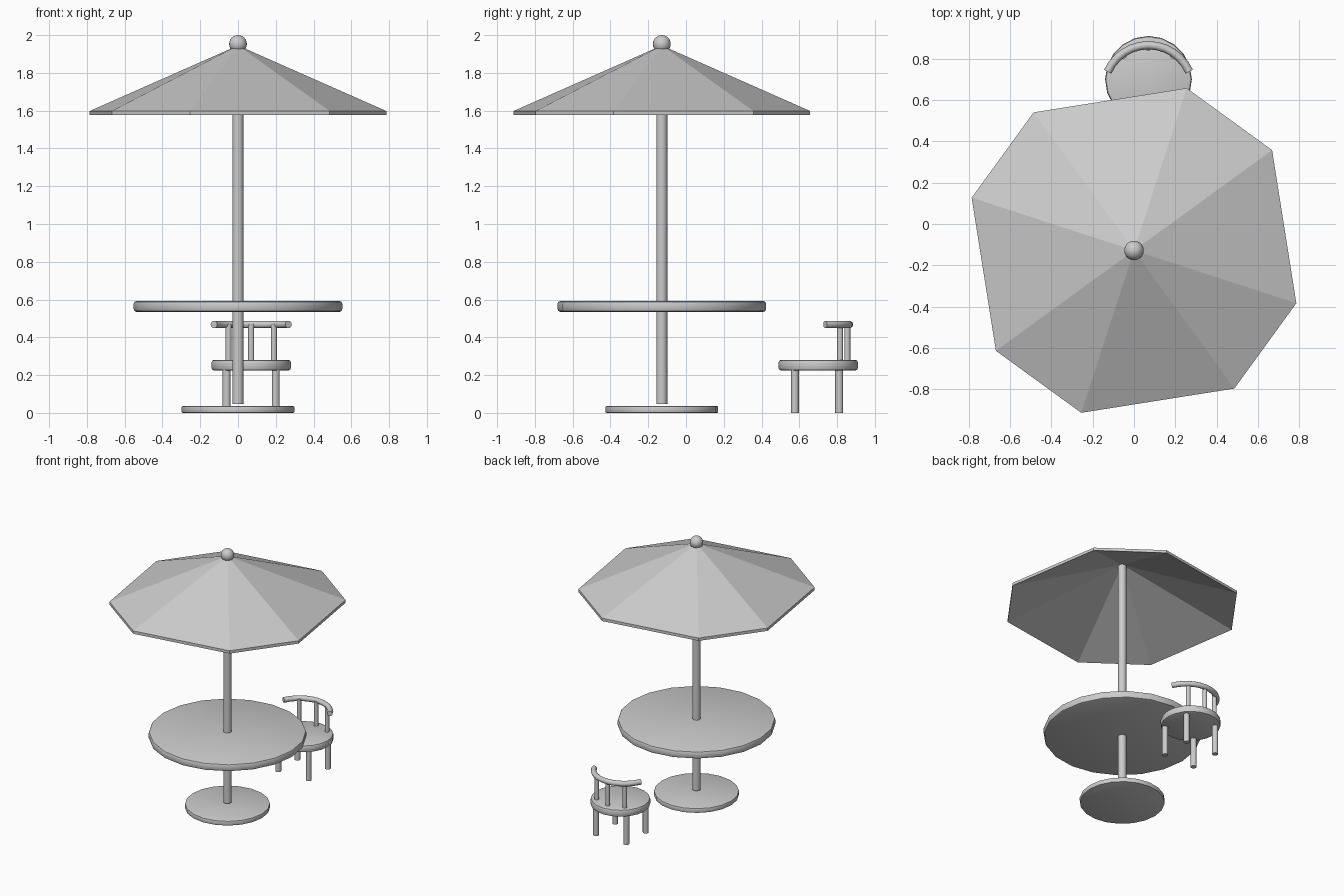
import bpy, bmesh
from math import sin, cos, radians

cube = bpy.data.objects.get("Cube")
if cube:
    bpy.data.objects.remove(cube, do_unlink=True)

grey = bpy.data.materials.new("plain_grey")
grey.use_nodes = True
grey.diffuse_color = (0.6, 0.6, 0.6, 1)
grey.node_tree.nodes["Principled BSDF"].inputs["Base Color"].default_value = (0.6, 0.6, 0.6, 1)

TABLE_Y = -0.128
CHAIR_X, CHAIR_Y = 0.07, 0.70


def finish(obj, name, smooth=True):
    obj.name = name
    obj.data.materials.clear()
    obj.data.materials.append(grey)
    bpy.ops.object.select_all(action='DESELECT')
    obj.select_set(True)
    bpy.context.view_layer.objects.active = obj
    if smooth:
        bpy.ops.object.shade_smooth_by_angle(angle=radians(40))
    return obj


def cylinder(name, x, y, z0, z1, radius, sides=20, bevel=0):
    bpy.ops.mesh.primitive_cylinder_add(vertices=sides, radius=radius, depth=z1 - z0,
                                        location=(x, y, (z0 + z1) / 2))
    obj = bpy.context.object
    if bevel:
        mod = obj.modifiers.new("rim_bevel", 'BEVEL')
        mod.width = bevel
        mod.segments = 2
        mod.angle_limit = radians(40)
        bpy.ops.object.modifier_apply(modifier=mod.name)
    return finish(obj, name)


# Table, foot and pole
cylinder("base_disc", 0, TABLE_Y, 0, 0.036, 0.298, bevel=0.006)
cylinder("pole", 0, TABLE_Y, 0.047, 1.925, 0.029)
cylinder("table_top", 0, TABLE_Y, 0.535, 0.592, 0.552, bevel=0.014)

# Hollow eight-sided canopy with alternating wide and narrow panels
bm = bmesh.new()
angles = [start + quarter * 90 for quarter in range(4) for start in (36, 72)]


def shell(rim_z, apex_z):
    rim = [bm.verts.new((0.826 * cos(radians(a)), 0.826 * sin(radians(a)), rim_z)) for a in angles]
    apex = bm.verts.new((0, 0, apex_z))
    for i in range(8):
        bm.faces.new((rim[i - 1], rim[i], apex))
    return rim


upper = shell(1.598, 1.945)
lower = shell(1.576, 1.923)
for i in range(8):
    bm.faces.new((lower[i - 1], lower[i], upper[i], upper[i - 1]))
bmesh.ops.recalc_face_normals(bm, faces=bm.faces[:])
mesh = bpy.data.meshes.new("canopy")
bm.to_mesh(mesh)
bm.free()
canopy = bpy.data.objects.new("canopy", mesh)
canopy.location.y = TABLE_Y
bpy.context.collection.objects.link(canopy)
finish(canopy, "canopy", smooth=False)

# Ball finial
bpy.ops.mesh.primitive_uv_sphere_add(segments=20, ring_count=12, radius=0.047,
                                     location=(0, TABLE_Y, 1.953))
finish(bpy.context.object, "finial")

# Chair seat and legs
cylinder("seat", CHAIR_X, CHAIR_Y, 0.224, 0.281, 0.21, bevel=0.014)
for side, sx in (("right", -1), ("left", 1)):
    for end, sy in (("front", -1), ("back", 1)):
        cylinder(f"{end}_{side}_leg", CHAIR_X + sx * 0.13, CHAIR_Y - 0.006 + sy * 0.117,
                 0, 0.235, 0.021, sides=12)

# Back posts
for name, dx, y in (("right", -0.12, 0.816), ("middle", 0, 0.854), ("left", 0.12, 0.816)):
    cylinder(f"{name}_back_post", CHAIR_X + dx, y, 0.27, 0.47, 0.016, sides=12)

# Curved back rail
curve = bpy.data.curves.new("back_rail", 'CURVE')
curve.dimensions = '3D'
curve.bevel_depth = 0.02
curve.bevel_resolution = 3
curve.use_fill_caps = True
spline = curve.splines.new('POLY')
steps = 12
spline.points.add(steps)
for i, point in enumerate(spline.points):
    a = radians(-66 + 132 * i / steps)
    point.co = (CHAIR_X + 0.216 * sin(a), 0.649 + 0.216 * cos(a), 0.468, 1)
rail = bpy.data.objects.new("back_rail", curve)
bpy.context.collection.objects.link(rail)
bpy.ops.object.select_all(action='DESELECT')
rail.select_set(True)
bpy.context.view_layer.objects.active = rail
bpy.ops.object.convert(target='MESH')
finish(bpy.context.object, "back_rail")
